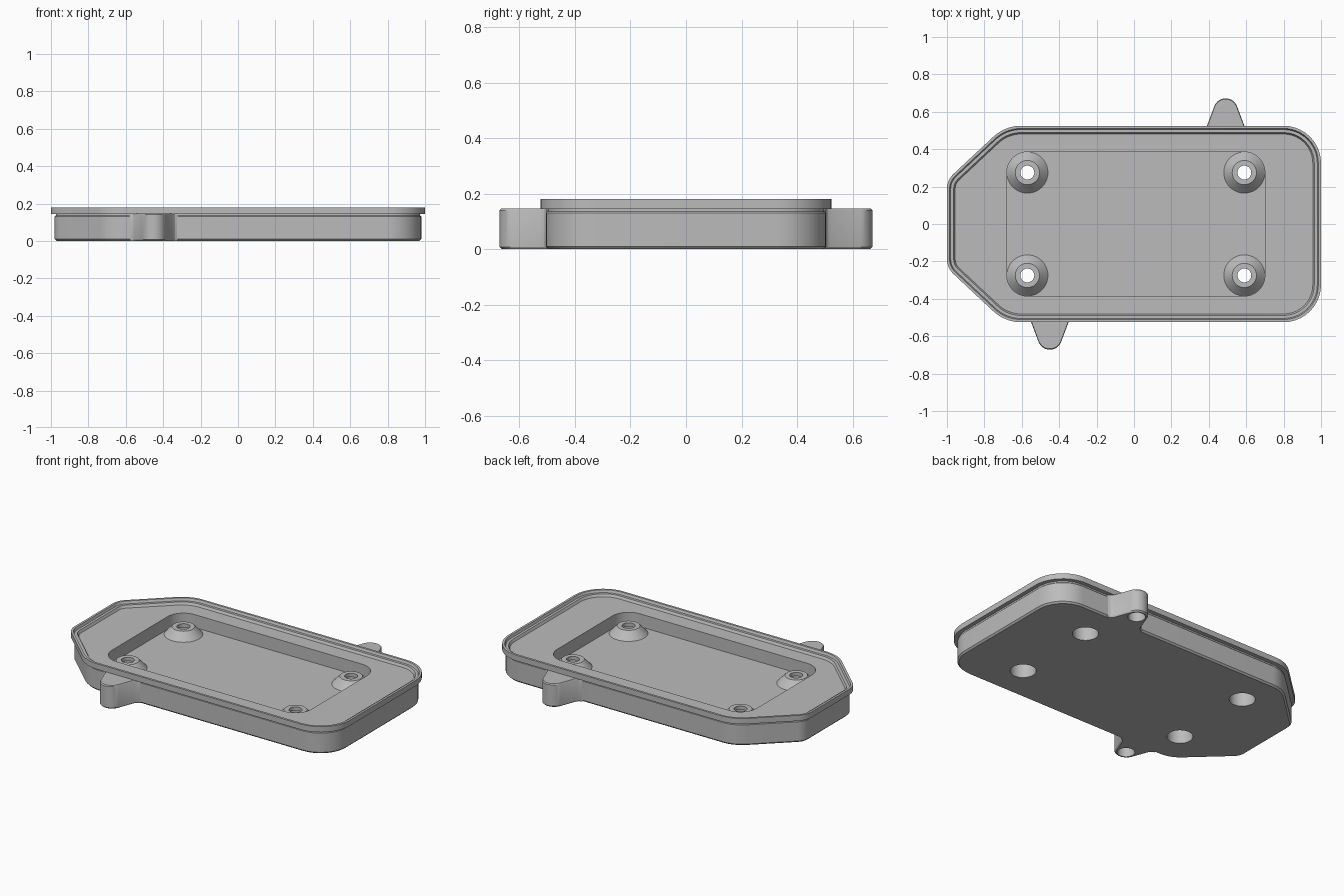
import bpy, bmesh, math
from mathutils import Vector

if "Cube" in bpy.data.objects:
    bpy.data.objects.remove(bpy.data.objects["Cube"])

grey = bpy.data.materials.new("plastic_grey")
grey.diffuse_color = (0.5, 0.5, 0.5, 1)
grey.use_nodes = True
grey.node_tree.nodes["Principled BSDF"].inputs["Base Color"].default_value = grey.diffuse_color


def rounded(corners, d=0.0, seg=10):
    """Counter-clockwise polygon of (x, y, radius), inset by d, with rounded corners."""
    out, n = [], len(corners)
    for i, (x, y, r) in enumerate(corners):
        p = Vector((x, y))
        a = (p - Vector(corners[i - 1][:2])).normalized()
        b = (Vector(corners[(i + 1) % n][:2]) - p).normalized()
        na, nb = Vector((-a.y, a.x)), Vector((-b.y, b.x))
        turn = a.angle_signed(b) * -1
        centre = p + (na + nb) * (r / (1 + na.dot(nb)))
        start = math.atan2(-na.y, -na.x)
        for k in range(seg + 1):
            t = start + turn * k / seg
            out.append((centre.x + (r - d) * math.cos(t), centre.y + (r - d) * math.sin(t)))
    return out


def loft(name, rings, caps=True):
    """Skin a stack of (points, z) rings that all have the same number of points."""
    bm = bmesh.new()
    loops = [[bm.verts.new((x, y, z)) for x, y in pts] for pts, z in rings]
    for lo, hi in zip(loops, loops[1:]):
        for i in range(len(lo)):
            j = (i + 1) % len(lo)
            bm.faces.new((lo[i], lo[j], hi[j], hi[i]))
    if caps:
        bm.faces.new(loops[0][::-1])
        bm.faces.new(loops[-1])
        bmesh.ops.recalc_face_normals(bm, faces=bm.faces)
    me = bpy.data.meshes.new(name)
    bm.to_mesh(me)
    bm.free()
    me.materials.append(grey)
    ob = bpy.data.objects.new(name, me)
    bpy.context.collection.objects.link(ob)
    return ob


def circle(x, y, r, n=40):
    return [(x + r * math.cos(2 * math.pi * k / n), y + r * math.sin(2 * math.pi * k / n))
            for k in range(n)]


def activate(ob):
    bpy.ops.object.select_all(action='DESELECT')
    ob.select_set(True)
    bpy.context.view_layer.objects.active = ob


def cut(ob, cutter):
    activate(ob)
    m = ob.modifiers.new("cut", 'BOOLEAN')
    m.operation, m.solver, m.object = 'DIFFERENCE', 'EXACT', cutter
    bpy.ops.object.modifier_apply(modifier=m.name)
    bpy.data.objects.remove(cutter)


def smooth(ob):
    activate(ob)
    bpy.ops.object.shade_smooth_by_angle(angle=math.radians(30))


# Tray: clipped-corner outline with flange, stepped rim and shelf
outline = [(1, -0.525, 0.2), (1, 0.525, 0.2), (-0.69, 0.525, 0.22),
           (-1, 0.235, 0.11), (-1, -0.235, 0.11), (-0.69, -0.525, 0.22)]
section = [(0.03, 0), (0.02, 0.01), (0.02, 0.13), (0.026, 0.136), (0.026, 0.145), (0, 0.145),
           (0, 0.18), (0.014, 0.18), (0.02, 0.165), (0.036, 0.165), (0.044, 0.15)]
tray = loft("tray", [(rounded(outline, d), z) for d, z in section])

# Pocket sunk into the shelf
FLOOR = 0.07
pocket = [(0.70, -0.385, 0.11), (0.70, 0.385, 0.11), (-0.68, 0.385, 0.11), (-0.68, -0.385, 0.11)]
cut(tray, loft("pocket_cutter", [(rounded(pocket), z) for z in (FLOOR, 0.3)]))

# Screw bosses: cone outside, through hole, wide counterbore from below
boss_section = [(0.11, FLOOR), (0.065, 0.118), (0.037, 0.118), (0.037, 0.095),
                (0.074, 0.095), (0.074, 0)]
for x in (-0.57, 0.59):
    for y in (-0.275, 0.275):
        cut(tray, loft("hole_cutter", [(circle(x, y, 0.074), z) for z in (-0.1, 0.2)]))
        smooth(loft("screw_boss", [(circle(x, y, r), z) for r, z in boss_section], caps=False))
smooth(tray)


# Side ears: tapered lugs with a blind hole underneath
def ear(name, cx, side):
    tip_y, r = 0.607, 0.065
    a0 = math.radians(18)
    half = [(0.13, 0.47), (0.13, 0.503), (0.112, 0.51), (0.1, 0.525)]
    arc = [(r * math.cos(t), tip_y + r * math.sin(t))
           for t in (a0 + (math.pi - 2 * a0) * k / 14 for k in range(15))]
    pts = half + arc + [(-x, y) for x, y in reversed(half)]
    place = lambda s: [(cx + side * x * s, side * (0.5 + (y - 0.5) * s)) for x, y in pts]
    ob = loft(name, [(place(0.95), 0), (place(1), 0.008), (place(1), 0.14), (place(0.97), 0.146)])
    cut(ob, loft("ear_cutter", [(circle(cx, side * tip_y, 0.05), z) for z in (-0.1, 0.1)]))
    smooth(ob)


ear("front_ear", -0.45, -1)
ear("back_ear", 0.49, 1)
